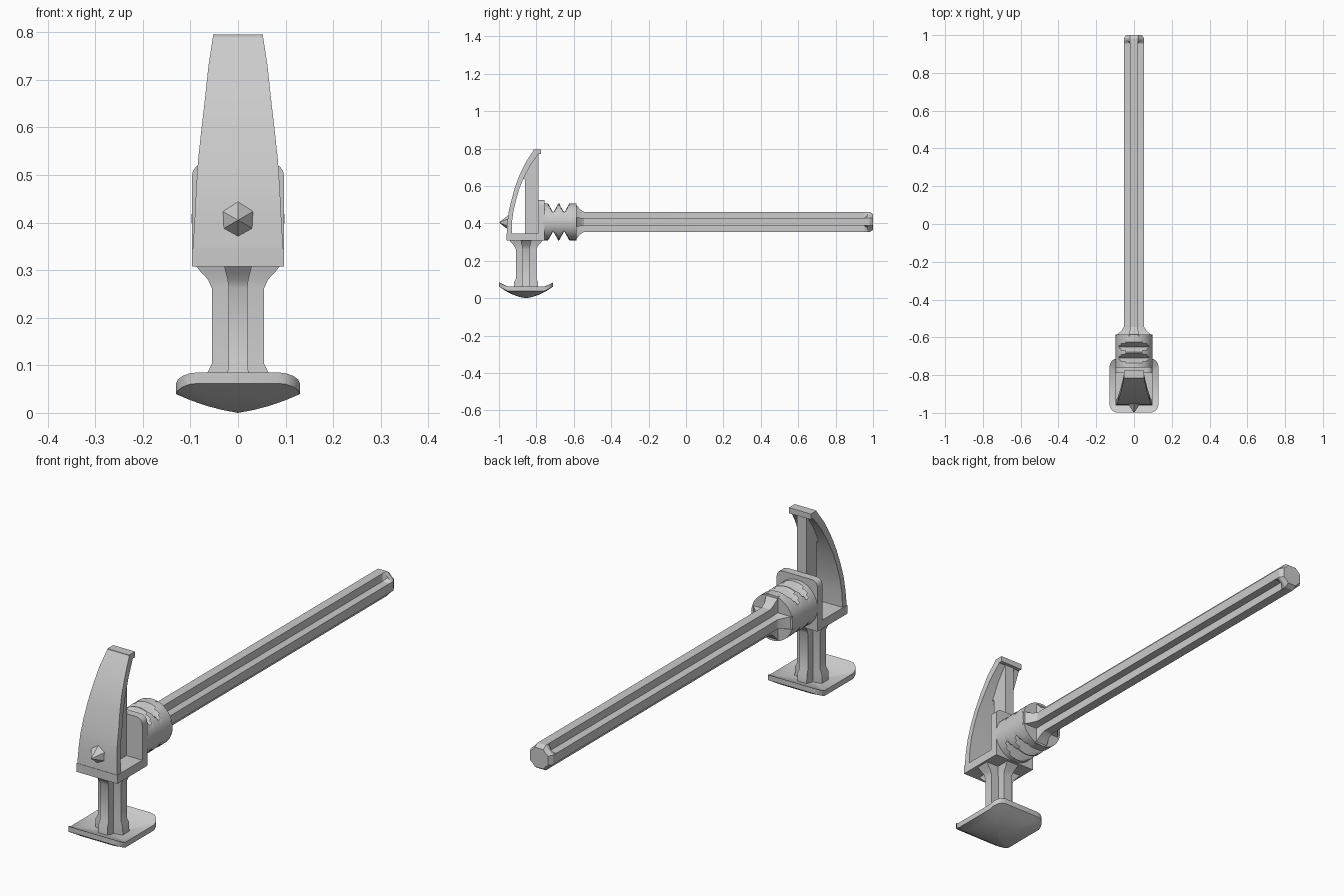
import bpy, bmesh
from math import cos, sin, pi, radians

if "Cube" in bpy.data.objects:
    bpy.data.objects.remove(bpy.data.objects["Cube"])


def mesh(name, verts, faces, angle=28):
    me = bpy.data.meshes.new(name)
    me.from_pydata(verts, [], faces)
    bm = bmesh.new()
    bm.from_mesh(me)
    bmesh.ops.recalc_face_normals(bm, faces=bm.faces)
    bm.to_mesh(me)
    bm.free()
    ob = bpy.data.objects.new(name, me)
    bpy.context.collection.objects.link(ob)
    bpy.ops.object.select_all(action='DESELECT')
    ob.select_set(True)
    bpy.context.view_layer.objects.active = ob
    bpy.ops.object.shade_smooth_by_angle(angle=radians(angle))
    return ob


def loft(name, rings):
    """Skin equal-sized rings and cap both ends."""
    n = len(rings[0])
    verts = [p for r in rings for p in r]
    faces = [(k*n + i, k*n + (i+1) % n, (k+1)*n + (i+1) % n, (k+1)*n + i)
             for k in range(len(rings) - 1) for i in range(n)]
    faces += [tuple(range(n)), tuple(range(len(verts) - n, len(verts)))]
    return mesh(name, verts, faces)


def box(name, x, y0, y1, z0, z1):
    return loft(name, [[(-x, y0, z), (x, y0, z), (x, y1, z), (-x, y1, z)] for z in (z0, z1)])


def plus(r, a, c):
    """Plus-shaped section: arm reach r, arm half width a, inner corner c."""
    pts = []
    u = [(r, -a), (r, a), (c, c)]
    for _ in range(4):
        pts += u
        u = [(-q, p) for p, q in u]
    return pts


def round_rect(hx, hy, r, seg=4):
    pts = []
    for k, (sx, sy) in enumerate(((1, 1), (-1, 1), (-1, -1), (1, -1))):
        for i in range(seg + 1):
            t = (k + i/seg) * pi/2
            pts.append((sx*(hx - r) + r*cos(t), sy*(hy - r) + r*sin(t)))
    return pts


CY, CZ = -0.855, 0.408      # axes of the post and of the handle

# Handle: ribbed bar with a flared root and a filled, chamfered tip
stations = [(-0.592, .096, .03, .03), (-0.58, .083, .026, .026), (-0.565, .066, .022, .022),
            (-0.545, .054, .02, .02), (0.955, .054, .02, .02), (0.97, .054, .02, .034),
            (0.982, .054, .02, .036), (1.0, .042, .02, .03)]
loft("handle", [[(p, y, CZ + q) for p, q in plus(r, a, c)] for y, r, a, c in stations])

# Collar: cylinder with two V cuts in its top and bottom
R, N = 0.098, 40
cuts = [(-0.765, R)]
for yc in (-0.71, -0.651):
    cuts += [(yc + 0.027*k/3, 0.05 + (R - 0.05)*abs(k)/3) for k in range(-3, 4)]
cuts += [(-0.585, R)]
loft("grooved_collar", [[(R*cos(2*pi*i/N), y, CZ + max(-h, min(h, R*sin(2*pi*i/N))))
                         for i in range(N)] for y, h in cuts])

# Head floor and back plate with rounded upper corners
box("head_floor", 0.097, -0.96, -0.756, 0.308, 0.345)
plate = [(-.097, .308), (.097, .308)]
plate += [(.069 + .028*cos(t*pi/8), .497 + .028*sin(t*pi/8)) for t in range(5)]
plate += [(-.069 + .028*cos(t*pi/8), .497 + .028*sin(t*pi/8)) for t in range(4, 9)]
loft("back_plate", [[(x, y, z) for x, z in plate] for y in (-0.79, -0.756)])

# Curved front shell, tapering in width towards the top
outer = [(-.96, .308), (-.955, .41), (-.947, .47), (-.932, .53), (-.914, .595),
         (-.892, .655), (-.855, .73), (-.812, .795)]
inner = [(-.93, .308), (-.93, .41), (-.922, .47), (-.907, .53), (-.89, .59),
         (-.866, .645), (-.833, .71), (-.79, .77)]
widths = [.097, .091, .088, .084, .077, .07, .062, .052]
loft("front_shell", [[(-w, a, b), (w, a, b), (w, c, d), (-w, c, d)]
                     for (a, b), (c, d), w in zip(outer, inner, widths)])
box("top_lip", 0.052, -0.815, -0.775, 0.771, 0.795)

# Inner spine joined to the shell by a web at the top
box("spine", 0.022, -0.86, -0.788, 0.335, 0.72)
web = [(-.86, .635), (-.89, .645), (-.845, .72), (-.80, .785), (-.788, .785), (-.788, .635)]
loft("spine_web", [[(x, y, z) for y, z in web] for x in (-0.022, 0.022)])

# Front spike
bpy.ops.mesh.primitive_cone_add(vertices=6, radius1=0.047, radius2=0, depth=0.06,
                                location=(0, -0.97, CZ - 0.003), rotation=(pi/2, 0, 0))
bpy.context.object.name = "front_spike"

# Post below the head, flared at both ends
post = [(.03, .066, .022), (.085, .064, .022), (.103, .055, .02), (.262, .055, .02),
        (.28, .063, .022), (.296, .078, .026), (.312, .091, .03)]
loft("post", [[(p, CY + q, z) for p, q in plus(r, a, a)] for z, r, a in post])

# Curved striking foot with a peaked underside
outline = round_rect(0.13, 0.144, 0.045)
n = len(outline)
verts, faces = [], []
scales = (0.0001, .25, .5, .75, 1)


def foot_z(y, s, top):
    z = 0.042 + 0.043*(y/0.144)**2
    return z if top else z - 0.023 - 0.019*(1 - s)


for top, order in ((True, scales), (False, scales[::-1])):
    for s in order:
        verts += [(x*s, CY + y*s, foot_z(y*s, s, top)) for x, y in outline]
for k in range(2*len(scales) - 1):
    faces += [(k*n + i, k*n + (i+1) % n, (k+1)*n + (i+1) % n, (k+1)*n + i) for i in range(n)]
faces += [tuple(range(n)), tuple(range(len(verts) - n, len(verts)))]
mesh("striking_foot", verts, faces)
